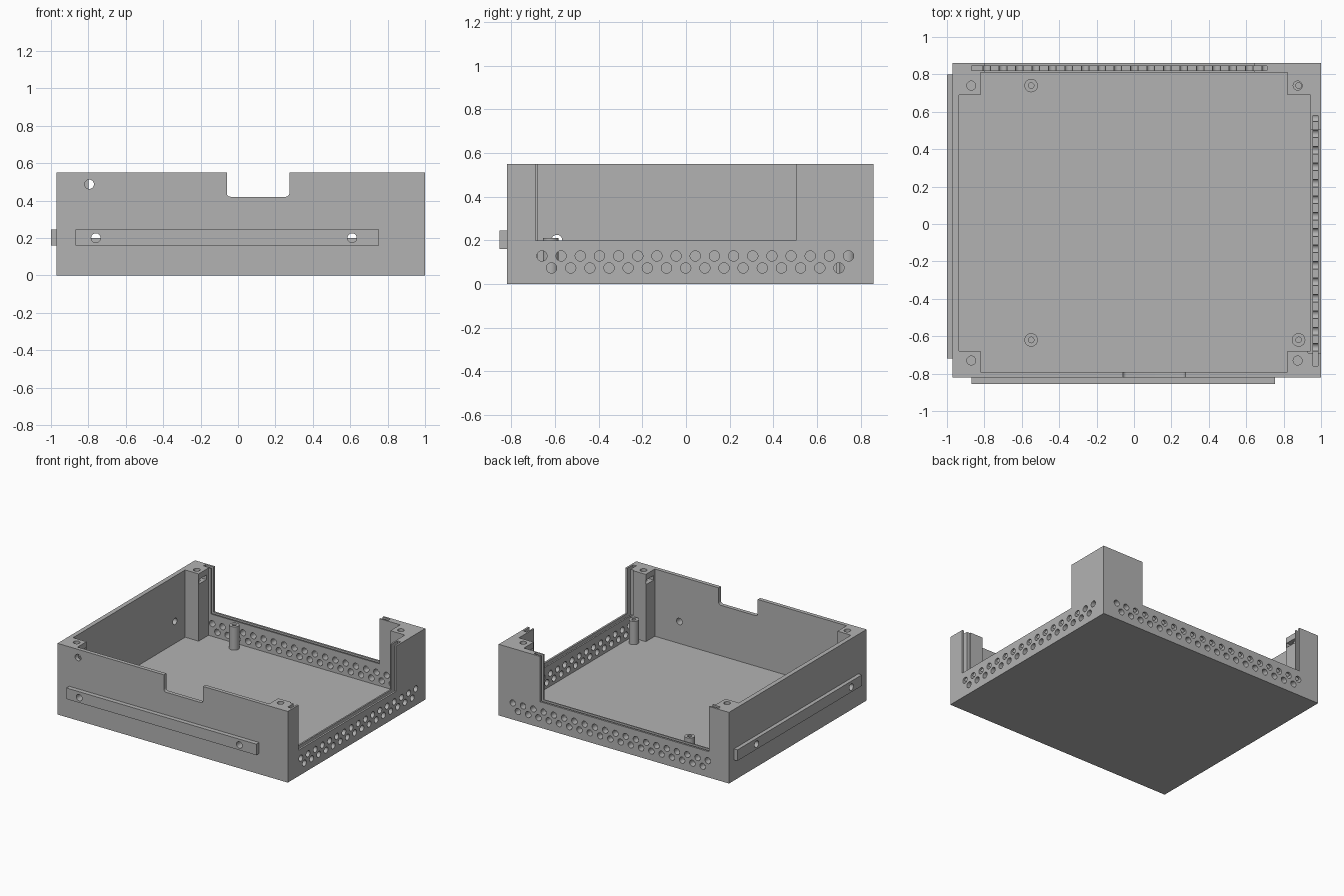
import bpy
import bmesh
from math import pi
from mathutils import Matrix, Vector

cube = bpy.data.objects.get("Cube")
if cube:
    bpy.data.objects.remove(cube)

grey = bpy.data.materials.new("matte grey")
grey.use_nodes = True
GREY = (0.45, 0.45, 0.45, 1)
grey.diffuse_color = GREY
grey.node_tree.nodes["Principled BSDF"].inputs["Base Color"].default_value = GREY


def add_box(bm, x0, x1, y0, y1, z0, z1):
    size = Matrix.Diagonal((x1 - x0, y1 - y0, z1 - z0, 1))
    mid = Matrix.Translation(((x0 + x1) / 2, (y0 + y1) / 2, (z0 + z1) / 2))
    return bmesh.ops.create_cube(bm, size=1, matrix=mid @ size)["verts"]


def add_cylinder(bm, centre, radius, length, axis="Z", sides=24):
    turn = {"X": Matrix.Rotation(pi / 2, 4, "Y"),
            "Y": Matrix.Rotation(pi / 2, 4, "X"),
            "Z": Matrix.Identity(4)}[axis]
    bmesh.ops.create_cone(bm, cap_ends=True, segments=sides, radius1=radius,
                          radius2=radius, depth=length,
                          matrix=Matrix.Translation(Vector(centre)) @ turn)


def make_object(name, bm):
    mesh = bpy.data.meshes.new(name)
    bm.to_mesh(mesh)
    bm.free()
    mesh.materials.append(grey)
    obj = bpy.data.objects.new(name, mesh)
    bpy.context.collection.objects.link(obj)
    return obj


def boolean(obj, cutter, operation="DIFFERENCE"):
    mod = obj.modifiers.new("shape", "BOOLEAN")
    mod.operation = operation
    mod.solver = "EXACT"
    mod.object = cutter
    cutter.hide_render = True


def finish(objects, helpers):
    """Apply the booleans, drop the helpers and shade."""
    graph = bpy.context.evaluated_depsgraph_get()
    results = [bpy.data.meshes.new_from_object(o.evaluated_get(graph)) for o in objects]
    for obj, mesh in zip(objects, results):
        obj.modifiers.clear()
        obj.data = mesh
    for helper in helpers:
        bpy.data.objects.remove(helper)
    bpy.ops.object.select_all(action="DESELECT")
    for obj in objects:
        obj.select_set(True)
    bpy.context.view_layer.objects.active = objects[0]
    bpy.ops.object.shade_smooth_by_angle(angle=pi / 6)


L, R, F, B, TOP = -0.97, 1.0, -0.82, 0.86, 0.55
FLOOR = 0.03
IN_L, IN_R, IN_F, IN_B = -0.935, 0.945, -0.79, 0.81

# Enclosure block and hollow interior
bm = bmesh.new()
add_box(bm, L, R, F, B, 0, TOP)
enclosure = make_object("enclosure", bm)
bm = bmesh.new()
add_box(bm, IN_L, IN_R, IN_F, IN_B, FLOOR, 0.7)
cavity = make_object("cavity_cutter", bm)
boolean(enclosure, cavity)

# Corner pillars; the back one above the board mount is only a short block
bm = bmesh.new()
lap = 0.005
for left in (True, False):
    x0, x1 = (IN_L - lap, -0.82) if left else (0.82, IN_R + lap)
    add_box(bm, x0, x1, IN_F - lap, -0.68, FLOOR - lap, TOP)
    add_box(bm, x0, x1, 0.69, IN_B + lap, FLOOR - lap if left else 0.4, TOP)
pillars = make_object("pillar_helper", bm)
boolean(enclosure, pillars, "UNION")

# Large panel openings at the back and side, and the rounded front notch
bm = bmesh.new()
add_box(bm, -0.80, 0.645, 0.80, 0.95, 0.2, 0.7)
add_box(bm, 0.93, 1.1, -0.69, 0.505, 0.2, 0.7)
notch = add_box(bm, -0.06, 0.275, -0.9, -0.77, 0.42, 0.7)
low = [e for e in {e for v in notch for e in v.link_edges}
       if all(v.co.z < 0.5 for v in e.verts)
       and abs(e.verts[0].co.x - e.verts[1].co.x) < 0.01]
bmesh.ops.bevel(bm, geom=low, offset=0.02, segments=5, profile=0.5, affect="EDGES")
openings = make_object("opening_cutter", bm)
boolean(enclosure, openings)

# Grooves that hold sliding panels
bm = bmesh.new()
add_box(bm, -0.87, 0.71, 0.82, 0.845, 0.14, 0.7)
add_box(bm, 0.957, 0.985, -0.76, 0.58, 0.14, 0.7)
grooves = make_object("groove_cutter", bm)
boolean(enclosure, grooves)

# Two staggered rows of vent holes on the back and the side
bm = bmesh.new()
pitch = 0.0878
for row, z in enumerate((0.128, 0.073)):
    for i in range(17 - row):
        add_cylinder(bm, (0.99, -0.66 + pitch * (i + row / 2), z), 0.0235, 0.12, "X")
    for i in range(20 - row):
        add_cylinder(bm, (0.88 - pitch * (i + row / 2), 0.85, z), 0.0235, 0.12, "Y")
vents = make_object("vent_cutter", bm)
boolean(enclosure, vents)

# Screw holes in the pillar tops, with nut slots open to the inside
holes, slots = bmesh.new(), bmesh.new()
for x in (-0.87, 0.875):
    for y in (-0.73, 0.74):
        add_cylinder(holes, (x, y, 0.5), 0.024, 0.24)
        x0, x1 = (x - 0.045, -0.8) if x < 0 else (0.8, x + 0.045)
        add_box(slots, x0, x1, y - 0.045, y + 0.045, 0.47, 0.505)
screw_holes = make_object("screw_hole_cutter", holes)
nut_slots = make_object("nut_slot_cutter", slots)
boolean(enclosure, screw_holes)
boolean(enclosure, nut_slots)

# Mounting rails on the front and the side, drilled through the walls
rails = []
for name, box in (("front_rail", (-0.87, 0.755, -0.855, F, 0.16, 0.245)),
                  ("side_rail", (-1.0, L, -0.72, 0.80, 0.16, 0.245))):
    bm = bmesh.new()
    add_box(bm, *box)
    rails.append(make_object(name, bm))
bm = bmesh.new()
for x, z in ((-0.76, 0.2), (0.61, 0.2), (-0.795, 0.487)):
    add_cylinder(bm, (x, F, z), 0.025, 0.12, "Y")
for y in (-0.592, 0.565):
    add_cylinder(bm, (L, y, 0.2), 0.025, 0.12, "X")
rail_holes = make_object("rail_hole_cutter", bm)
for part in [enclosure] + rails:
    boolean(part, rail_holes)

# Board standoffs with screw bores
standoffs = []
bores = bmesh.new()
for name, x, y in (("front_right_standoff", -0.55, -0.62),
                   ("back_right_standoff", -0.55, 0.74),
                   ("front_left_standoff", 0.88, -0.62),
                   ("back_left_standoff", 0.88, 0.74)):
    bm = bmesh.new()
    add_cylinder(bm, (x, y, 0.12), 0.036, 0.18)
    standoffs.append(make_object(name, bm))
    add_cylinder(bores, (x, y, 0.2), 0.015, 0.24)
bore_cutter = make_object("bore_cutter", bores)
for post in standoffs:
    boolean(post, bore_cutter)

finish([enclosure] + rails + standoffs,
       [cavity, pillars, openings, grooves, vents, screw_holes, nut_slots,
        rail_holes, bore_cutter])
